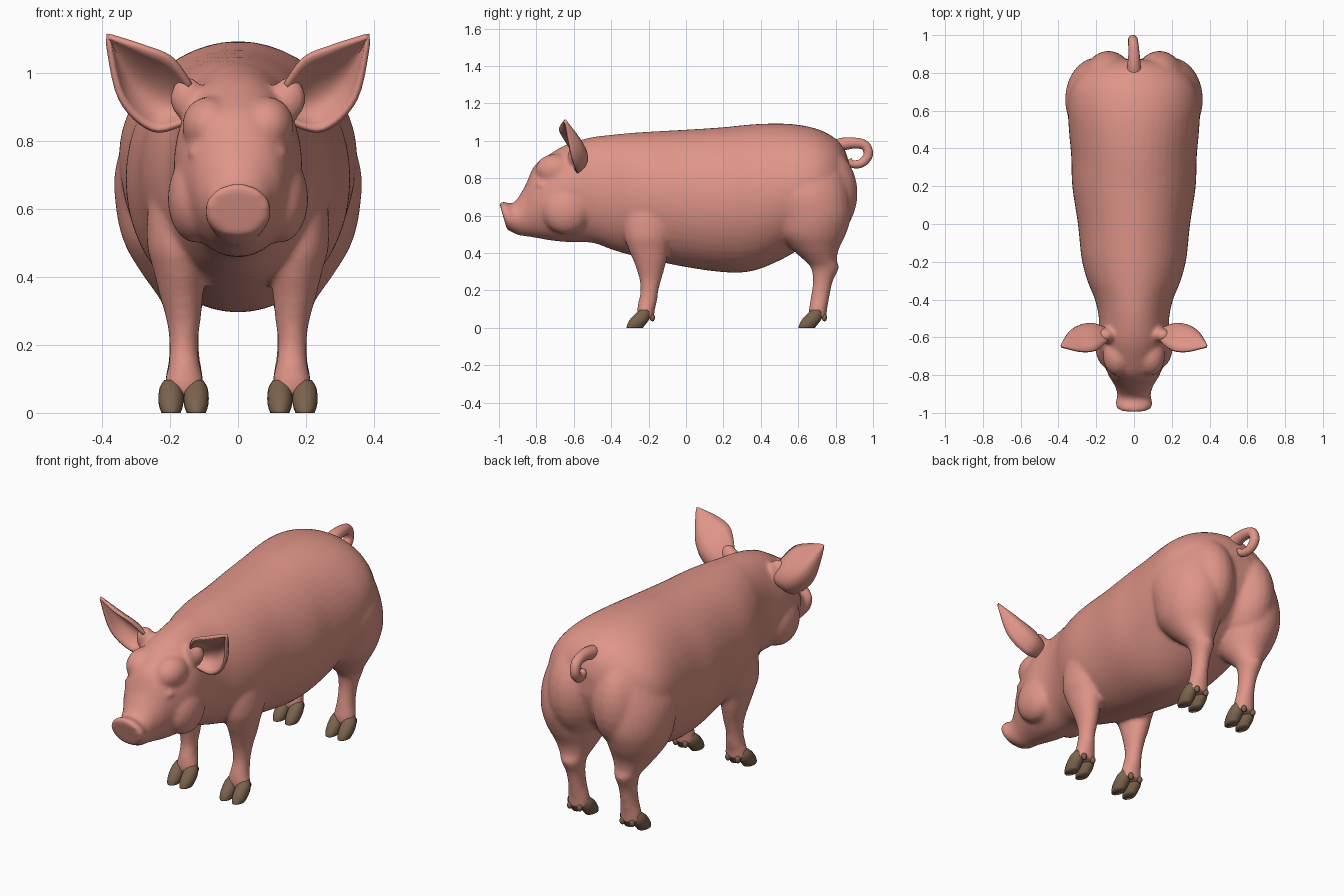
import bpy, bmesh, math
from mathutils import Vector, Matrix

if "Cube" in bpy.data.objects:
    bpy.data.objects.remove(bpy.data.objects["Cube"])


def material(name, rgb):
    m = bpy.data.materials.new(name)
    m.diffuse_color = (*rgb, 1)
    m.use_nodes = True
    m.node_tree.nodes["Principled BSDF"].inputs["Base Color"].default_value = m.diffuse_color
    return m


SKIN = material("pink skin", (0.74, 0.30, 0.245))
HOOF = material("brown hoof", (0.20, 0.125, 0.075))


def spline(rows, steps):
    """Catmull-Rom interpolation of number tuples."""
    out = []
    for i in range(len(rows) - 1):
        a, b, c, d = (rows[max(i - 1, 0)], rows[i], rows[i + 1],
                      rows[min(i + 2, len(rows) - 1)])
        for s in range(steps):
            t = s / steps
            out.append([0.5 * (2 * q + (r - p) * t + (2 * p - 5 * q + 4 * r - w) * t * t
                               + (3 * q - p - 3 * r + w) * t ** 3)
                        for p, q, r, w in zip(a, b, c, d)])
    return out + [list(rows[-1])]


def skin_rings(bm, rings):
    """Bridge rings of points into a closed tube."""
    vs = [[bm.verts.new(p) for p in ring] for ring in rings]
    n = len(vs[0])
    for a, b in zip(vs, vs[1:]):
        for i in range(n):
            j = (i + 1) % n
            bm.faces.new((a[i], a[j], b[j], b[i]))
    bm.faces.new(vs[0][::-1])
    bm.faces.new(vs[-1])


def angles(n):
    return [2 * math.pi * i / n for i in range(n)]


def loft_y(bm, rows, steps=4, n=48):
    """Rows: y, bottom, top, half width, forward tilt of the top."""
    skin_rings(bm, [[(w * math.cos(a), y + tilt * math.sin(a),
                      (lo + hi) / 2 + (hi - lo) / 2 * math.sin(a)) for a in angles(n)]
                    for y, lo, hi, w, tilt in spline(rows, steps)])


def loft_z(bm, rows, side, dx=0, dy=0, steps=4, n=28):
    """Rows: z, centre x, centre y, radius x, radius y."""
    skin_rings(bm, [[(side * (x + dx + rx * math.cos(a)), y + dy + ry * math.sin(a), z)
                     for a in angles(n)]
                    for z, x, y, rx, ry in spline(rows, steps)])


def ellipsoid(bm, centre, radii):
    mat = Matrix.Translation(centre) @ Matrix.Diagonal((*radii, 1))
    bmesh.ops.create_uvsphere(bm, u_segments=24, v_segments=16, radius=1, matrix=mat)


def finish(bm, name, mat):
    bmesh.ops.recalc_face_normals(bm, faces=bm.faces[:])
    for f in bm.faces:
        f.smooth = True
    me = bpy.data.meshes.new(name)
    bm.to_mesh(me)
    bm.free()
    me.materials.append(mat)
    ob = bpy.data.objects.new(name, me)
    bpy.context.collection.objects.link(ob)
    return ob


# torso, head and snout
bm = bmesh.new()
loft_y(bm, [
    (-.978, .522, .672, .088, -.022), (-.95, .512, .674, .100, -.02),
    (-.91, .497, .67, .088, -.01), (-.86, .49, .76, .10, 0),
    (-.81, .483, .868, .13, 0), (-.72, .467, .935, .168, 0),
    (-.62, .458, .988, .188, 0), (-.5, .455, 1.02, .186, 0),
    (-.4, .42, 1.032, .207, 0), (-.3, .39, 1.042, .247, 0),
    (-.18, .362, 1.05, .278, 0), (0, .325, 1.06, .297, 0),
    (.2, .298, 1.073, .327, 0), (.35, .303, 1.088, .332, 0),
    (.5, .36, 1.093, .345, 0), (.62, .43, 1.083, .35, 0),
    (.72, .50, 1.057, .33, 0), (.8, .58, 1.012, .27, 0),
    (.85, .68, .95, .18, 0), (.872, .76, .88, .07, 0)])

FRONT_LEG = [
    (.80, .14, -.18, .05, .08), (.64, .168, -.185, .09, .14),
    (.5, .178, -.2, .09, .13), (.42, .172, -.2, .077, .108),
    (.35, .167, -.192, .065, .086), (.27, .16, -.19, .05, .062),
    (.2, .16, -.195, .042, .048), (.14, .158, -.205, .047, .05),
    (.09, .158, -.215, .058, .047), (.05, .158, -.212, .055, .045)]
HIND_LEG = [
    (.98, .13, .62, .06, .12), (.93, .145, .64, .12, .17),
    (.85, .16, .645, .155, .205), (.72, .183, .65, .178, .225),
    (.6, .187, .675, .172, .208), (.5, .185, .675, .15, .18),
    (.42, .175, .692, .115, .125), (.36, .168, .72, .08, .087),
    (.32, .163, .743, .06, .075), (.25, .16, .732, .046, .054),
    (.17, .158, .718, .045, .05), (.09, .158, .705, .058, .049),
    (.05, .158, .708, .055, .045)]
for s in (1, -1):
    loft_z(bm, FRONT_LEG, s)
    loft_z(bm, HIND_LEG, s)
    # buttock, jowl, brow and eyelid
    ellipsoid(bm, (s * .135, .69, .72), (.16, .228, .27))
    ellipsoid(bm, (s * .125, -.64, .63), (.082, .13, .13))
    ellipsoid(bm, (s * .085, -.70, .845), (.08, .105, .085))
    ellipsoid(bm, (s * .122, -.772, .765), (.026, .034, .015))
    # root of the ear
    ellipsoid(bm, (s * .15, -.59, .925), (.05, .04, .065))
body = finish(bm, "body", SKIN)
fuse = body.modifiers.new("fuse", 'REMESH')
fuse.mode = 'VOXEL'
fuse.voxel_size = .011
fuse.use_smooth_shade = True
blend = body.modifiers.new("blend", 'SMOOTH')
blend.factor = .5
blend.iterations = 10

# cloven hooves with dewclaws
TOE = [(0, 0, -.275, .028, .044), (.02, 0, -.264, .035, .049),
       (.045, 0, -.248, .037, .051), (.075, 0, -.232, .033, .04),
       (.097, 0, -.222, .02, .024)]
for label, dy in (("front", 0), ("hind", .92)):
    bm = bmesh.new()
    for s in (1, -1):
        for toe in (-.037, .037):
            loft_z(bm, TOE, s, .16 + toe, dy, 3, 16)
            ellipsoid(bm, (s * (.16 + toe * .8), -.18 + dy, .055), (.015, .014, .02))
    finish(bm, label + "_hooves", HOOF)

# ears: cupped sheets spanned by a top, back and lower edge that meet at the tip
TIP = (.385, -.65, 1.11)
TOP = [(.14, -.62, .965), (.195, -.665, 1.04), (.275, -.675, 1.075), TIP]
BACK = [(.14, -.56, .90), (.225, -.535, .93), (.315, -.565, .995), TIP]
LOW = [(.155, -.60, .855), (.25, -.585, .833), (.345, -.615, .925), TIP]
for s, label in ((1, "left"), (-1, "right")):
    bm = bmesh.new()
    rows = []
    for t, b, l in zip(*(spline(e, 6) for e in (TOP, BACK, LOW))):
        t, b, l = Vector(t), Vector(b), Vector(l)
        row = []
        for k in range(13):
            v = k / 12
            p = (t * (1 - v) * (1 - 2 * v) + b * 4 * v * (1 - v) + l * v * (2 * v - 1))
            row.append(bm.verts.new((s * p.x, p.y, p.z)))
        rows.append(row)
    for a, b in zip(rows, rows[1:]):
        for i in range(12):
            bm.faces.new((a[i], a[i + 1], b[i + 1], b[i]))
    bmesh.ops.remove_doubles(bm, verts=bm.verts[:], dist=.0005)
    ear = finish(bm, label + "_ear", SKIN)
    thick = ear.modifiers.new("thickness", 'SOLIDIFY')
    thick.thickness = .016
    thick.offset = 0

# curly tail
PATH = [(0, .76, .95, .04), (0, .83, .98, .036), (0, .90, .988, .03),
        (-.004, .957, .975, .027), (-.006, .974, .925, .026), (-.002, .94, .882, .024),
        (.008, .892, .876, .021), (.014, .872, .902, .013)]
bm = bmesh.new()
pts = spline(PATH, 5)
rings = []
for i, p in enumerate(pts):
    d = Vector(pts[min(i + 1, len(pts) - 1)][:3]) - Vector(pts[max(i - 1, 0)][:3])
    up = d.cross(Vector((1, 0, 0))).normalized()
    rings.append([Vector(p[:3]) + p[3] * (math.cos(a) * Vector((1, 0, 0)) + math.sin(a) * up)
                  for a in angles(14)])
skin_rings(bm, rings)
finish(bm, "tail", SKIN)
